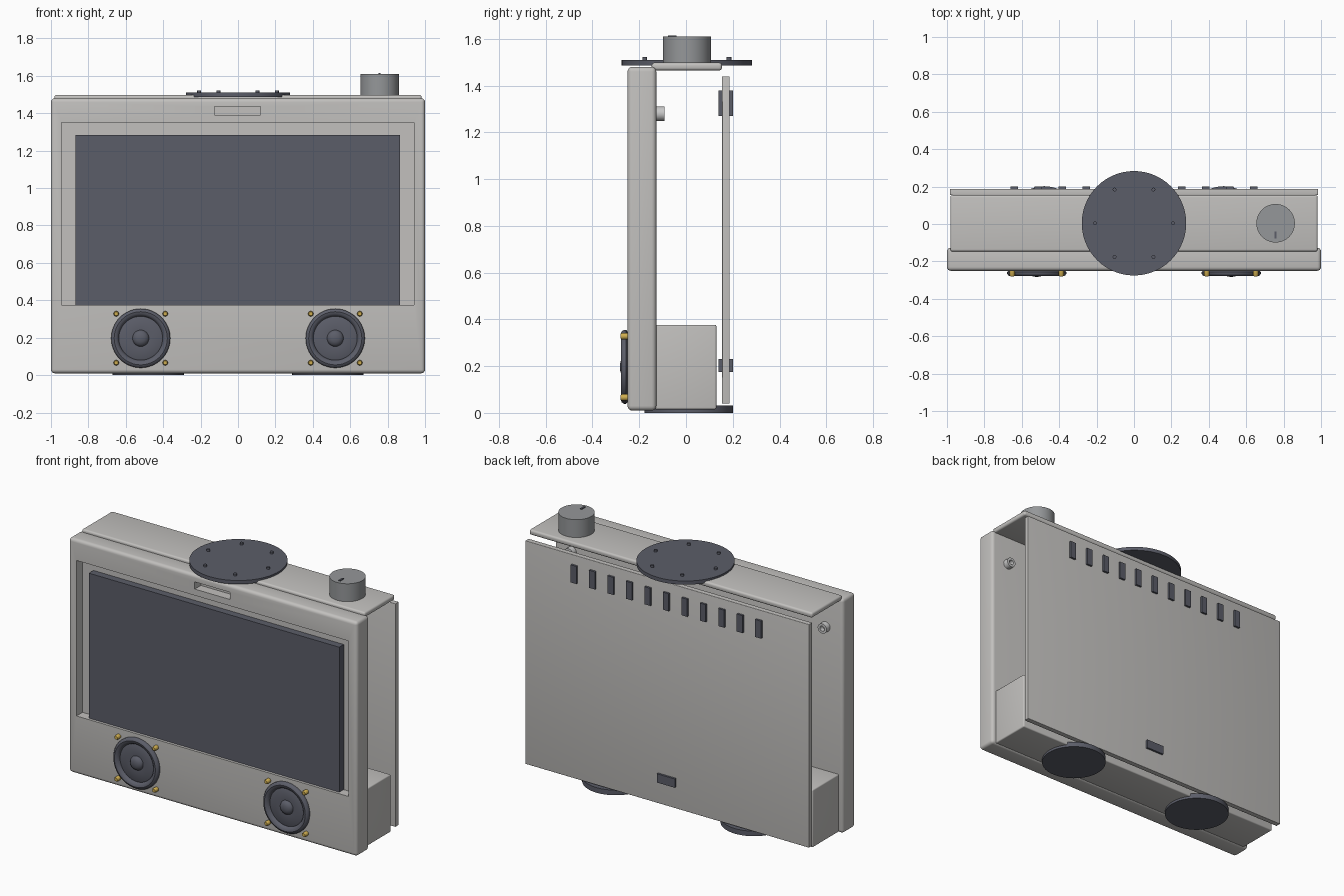
import bpy
import bmesh
import math
from mathutils import Matrix, Vector

cube = bpy.data.objects.get("Cube")
if cube:
    bpy.data.objects.remove(cube, do_unlink=True)


def material(name, rgb):
    mat = bpy.data.materials.new(name)
    mat.use_nodes = True
    colour = (*rgb, 1.0)
    mat.diffuse_color = colour
    bsdf = mat.node_tree.nodes["Principled BSDF"]
    bsdf.inputs["Base Color"].default_value = colour
    bsdf.inputs["Roughness"].default_value = 0.6
    return mat


SHELL = material("warm light grey", (0.54, 0.53, 0.515))
DARK = material("slate grey", (0.105, 0.11, 0.14))
KNOB = material("mid grey", (0.30, 0.31, 0.32))
GOLD = material("brass", (0.62, 0.42, 0.08))
METAL = material("pale metal", (0.58, 0.58, 0.58))


def finish(name, bm, mat):
    bmesh.ops.recalc_face_normals(bm, faces=bm.faces[:])
    mesh = bpy.data.meshes.new(name)
    bm.to_mesh(mesh)
    bm.free()
    obj = bpy.data.objects.new(name, mesh)
    bpy.context.collection.objects.link(obj)
    mesh.materials.append(mat)
    return obj


def activate(obj):
    bpy.ops.object.select_all(action="DESELECT")
    obj.select_set(True)
    bpy.context.view_layer.objects.active = obj


def smooth(obj):
    activate(obj)
    bpy.ops.object.shade_smooth_by_angle(angle=math.radians(35))


def box(name, x, y, z, mat, bevel=0.0):
    """Box between (min, max) pairs on each axis, with optional rounded edges."""
    bm = bmesh.new()
    bmesh.ops.create_cube(bm, size=1)
    for v in bm.verts:
        v.co = Vector([(a + b) / 2 + c * (b - a) for (a, b), c in zip((x, y, z), v.co)])
    if bevel:
        bmesh.ops.bevel(bm, geom=bm.edges[:], offset=bevel, segments=4,
                        profile=0.5, affect="EDGES")
    obj = finish(name, bm, mat)
    if bevel:
        smooth(obj)
    return obj


def lathe(name, profile, location, mat, facing="up", steps=64):
    """Turn (radius, height) points around an axis facing up, front or back."""
    bm = bmesh.new()
    verts = [bm.verts.new((r, 0, h)) for r, h in profile]
    edges = [bm.edges.new(pair) for pair in zip(verts, verts[1:])]
    bmesh.ops.spin(bm, geom=verts + edges, cent=(0, 0, 0), axis=(0, 0, 1),
                   angle=math.tau, steps=steps)
    bmesh.ops.remove_doubles(bm, verts=bm.verts[:], dist=0.0001)
    tilt = {"up": 0, "front": math.pi / 2, "back": -math.pi / 2}[facing]
    bm.transform(Matrix.Translation(location) @ Matrix.Rotation(tilt, 4, "X"))
    obj = finish(name, bm, mat)
    smooth(obj)
    return obj


def disc(name, radius, height, location, mat, facing="up", steps=64):
    return lathe(name, [(0, 0), (radius, 0), (radius, height), (0, height)],
                 location, mat, facing, steps)


def cut(target, cutter):
    mod = target.modifiers.new("cut", "BOOLEAN")
    mod.operation = "DIFFERENCE"
    mod.solver = "EXACT"
    mod.object = cutter
    activate(target)
    bpy.ops.object.modifier_apply(modifier=mod.name)
    bpy.data.objects.remove(cutter, do_unlink=True)


# Front panel with screen recess and small slot
panel = box("front_panel", (-1, 1), (-0.25, -0.127), (0.01, 1.48), SHELL, 0.02)
cut(panel, box("recess_cutter", (-0.945, 0.94), (-0.4, -0.19), (0.375, 1.35), SHELL))
cut(panel, box("slot_cutter", (-0.125, 0.12), (-0.4, -0.19), (1.39, 1.435), SHELL))
smooth(panel)
box("screen", (-0.87, 0.867), (-0.235, -0.18), (0.376, 1.285), DARK)

# Lower enclosure, lid and back panel
box("speaker_enclosure", (-0.97, 0.97), (-0.135, 0.13), (0.015, 0.377), SHELL, 0.008)
box("top_lid", (-0.982, 0.982), (-0.147, 0.154), (1.465, 1.498), SHELL, 0.012)
box("back_panel", (-0.984, 0.984), (0.154, 0.187), (0.04, 1.44), SHELL, 0.003)

# Back vents and port
for i in range(11):
    x = (i - 5) * 0.128
    box(f"back_vent_{i + 1}", (x - 0.02, x + 0.02), (0.14, 0.2), (1.27, 1.38), DARK)
box("back_port", (-0.062, 0.062), (0.14, 0.2), (0.175, 0.23), DARK)

# Speakers, their screws, standoffs and round feet
SPEAKER = [(0, 0), (0.15, 0), (0.158, 0.006), (0.158, 0.016), (0.152, 0.025),
           (0.142, 0.029), (0.13, 0.026), (0.121, 0.018), (0.117, 0.009),
           (0.112, 0.012), (0.044, 0.009), (0.042, 0.015), (0.035, 0.024),
           (0.02, 0.031), (0, 0.033)]
for side, s in (("right", -1), ("left", 1)):
    cx, cz = s * 0.52, 0.197
    lathe(f"{side}_speaker", SPEAKER, (cx, -0.25, cz), DARK, "front")
    for i in range(4):
        dx, dz = (-0.131, 0.131)[i % 2], (-0.131, 0.131)[i // 2]
        lathe(f"{side}_speaker_screw_{i + 1}",
              [(0, 0), (0.014, 0), (0.014, 0.024), (0.01, 0.03), (0, 0.03)],
              (cx + dx, -0.25, cz + dz), GOLD, "front", 20)
    lathe(f"{side}_standoff",
          [(0, -0.005), (0.031, -0.005), (0.031, 0.035), (0.016, 0.035),
           (0.016, 0.005), (0, 0.005)],
          (s * 0.88, -0.127, 1.28), METAL, "back", 32)
    disc(f"{side}_foot", 0.19, 0.032, (s * 0.48, 0.012, 0), DARK)

# Round top plate with a ring of screws
disc("top_plate", 0.279, 0.023, (0, 0.004, 1.487), DARK, steps=96)
for i in range(6):
    a = i * math.pi / 3
    disc(f"plate_screw_{i + 1}", 0.01, 0.014,
         (0.208 * math.cos(a), 0.004 + 0.208 * math.sin(a), 1.508), DARK, steps=16)

# Control knob and its pointer
disc("knob", 0.103, 0.115, (0.757, 0.004, 1.495), KNOB)
box("knob_pointer", (0.751, 0.763), (-0.077, -0.04), (1.606, 1.615), DARK)
